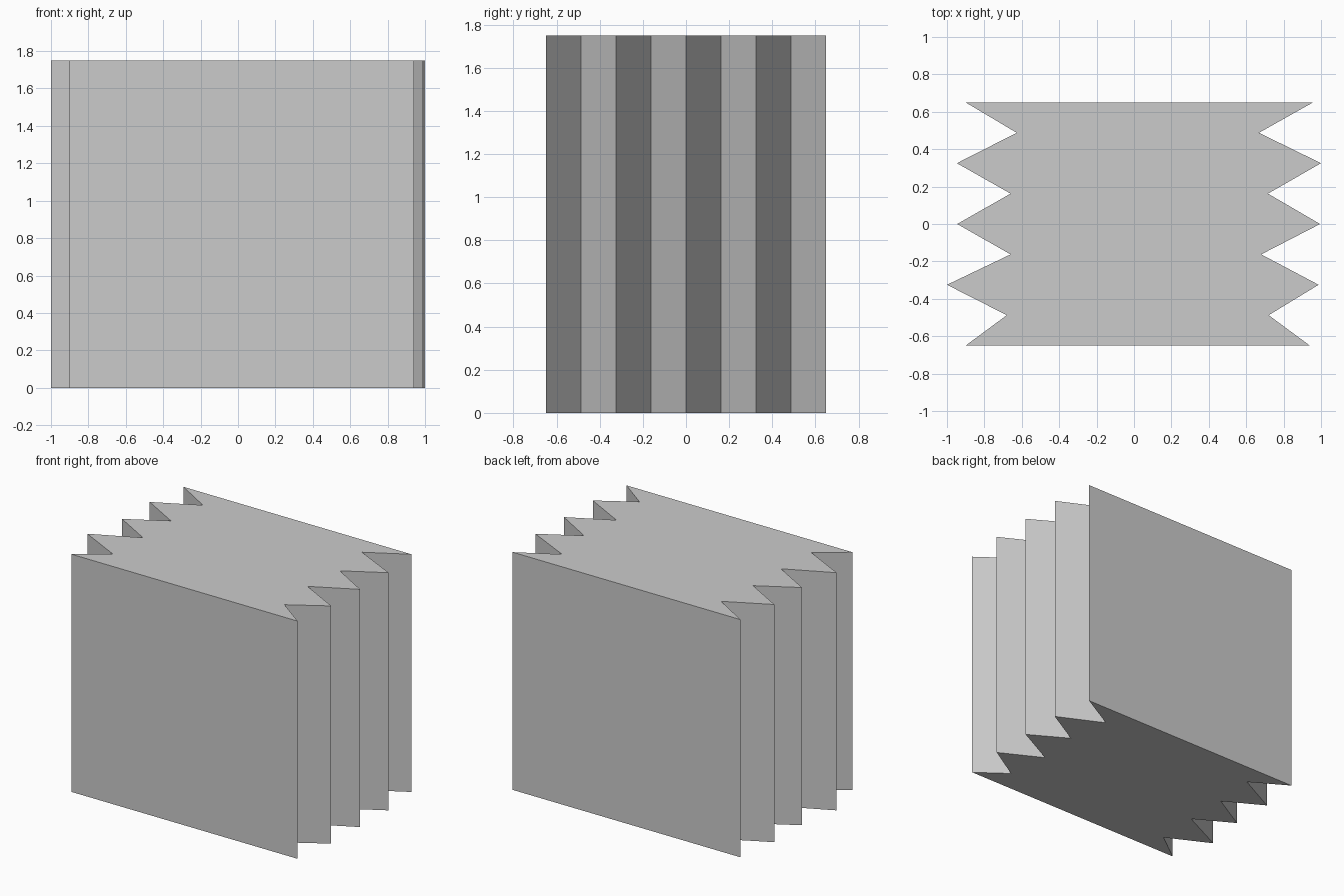
import bpy, bmesh

if "Cube" in bpy.data.objects:
    bpy.data.objects.remove(bpy.data.objects["Cube"])

HEIGHT = 1.75
DEPTH = 1.30

# Zigzag x positions of the pleated sides, from front (-y) to back (+y)
left = [-0.90, -0.68, -1.0, -0.66, -0.945, -0.66, -0.947, -0.627, -0.90]
right = [0.94, 0.72, 0.987, 0.68, 0.995, 0.716, 1.0, 0.668, 0.957]


def row(xs):
    step = DEPTH / (len(xs) - 1)
    return [(x, -DEPTH / 2 + i * step, 0) for i, x in enumerate(xs)]


# Closed outline, extruded upward into a solid block
bm = bmesh.new()
outline = row(right) + row(left)[::-1]
base = bm.faces.new([bm.verts.new(p) for p in outline])
ext = bmesh.ops.extrude_face_region(bm, geom=[base], use_keep_orig=True)
top = [g for g in ext["geom"] if isinstance(g, bmesh.types.BMVert)]
bmesh.ops.translate(bm, verts=top, vec=(0, 0, HEIGHT))
bmesh.ops.recalc_face_normals(bm, faces=bm.faces)

mesh = bpy.data.meshes.new("pleated_block")
bm.to_mesh(mesh)
bm.free()
block = bpy.data.objects.new("pleated_block", mesh)
bpy.context.collection.objects.link(block)
